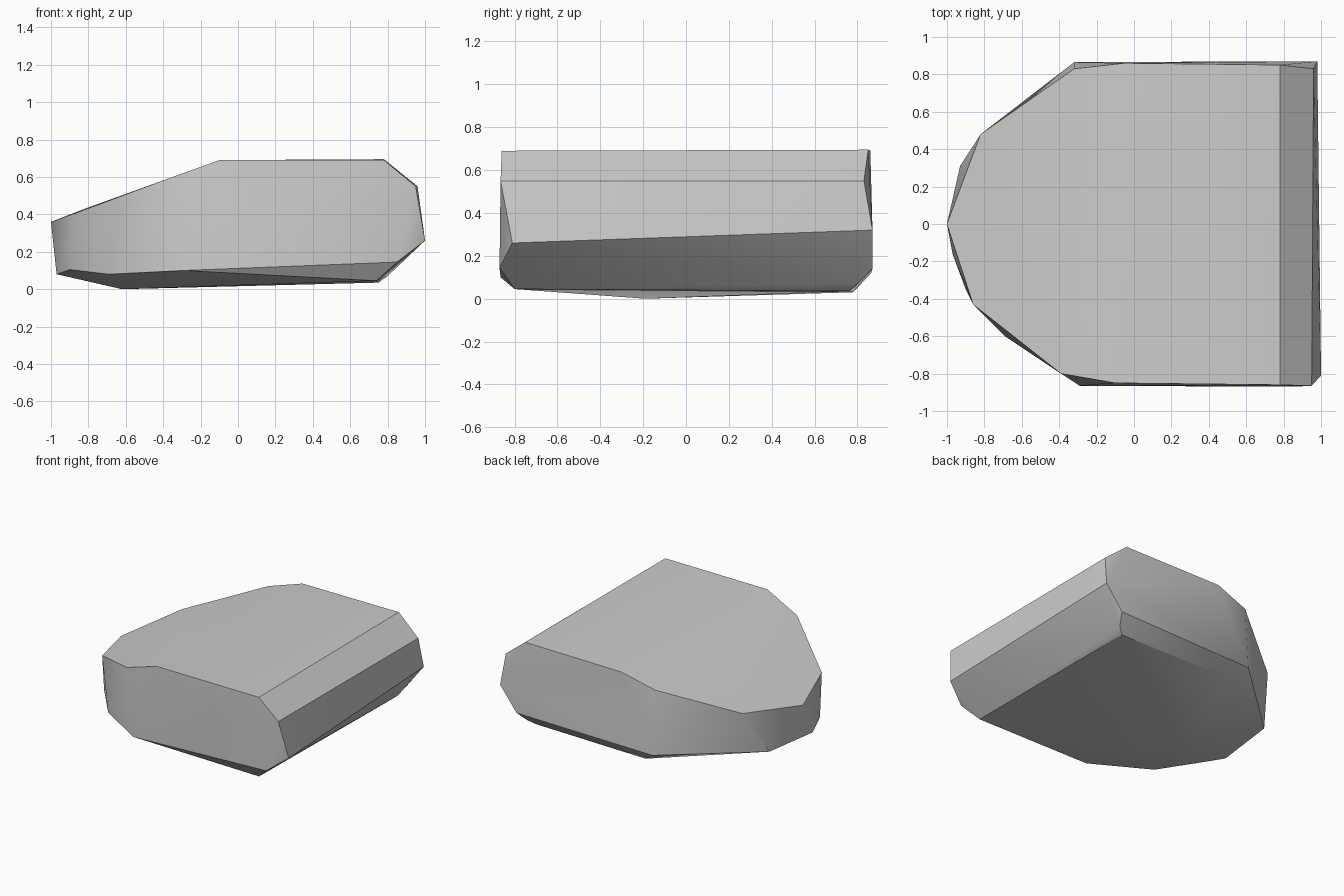
import bpy, bmesh, math

cube = bpy.data.objects.get("Cube")
if cube:
    bpy.data.objects.remove(cube, do_unlink=True)

# Plain grey stone
stone = bpy.data.materials.new("stone grey")
stone.use_nodes = True
colour = (0.6, 0.6, 0.6, 1)
stone.diffuse_color = colour
stone.node_tree.nodes["Principled BSDF"].inputs["Base Color"].default_value = colour

# Outline of the flat top with its sloping nose
top_rim = [(0.78, -0.86, 0.69), (0.78, 0.85, 0.695), (-0.05, 0.86, 0.69), (-0.32, 0.83, 0.61),
           (-0.82, 0.48, 0.43), (-1, 0, 0.36), (-0.86, -0.43, 0.41), (-0.39, -0.8, 0.585),
           (-0.1, -0.85, 0.69)]
# Bevelled blunt end
blunt_end = [(0.95, -0.865, 0.55), (0.96, 0.83, 0.55), (1, -0.81, 0.26), (0.98, 0.87, 0.32)]
# Lower edge of the side walls
lower_rim = [(0.85, -0.87, 0.145), (-0.29, -0.865, 0.1), (-0.69, -0.6, 0.08), (-0.9, -0.35, 0.105),
             (-0.97, -0.16, 0.08), (-0.93, 0.31, 0.1), (-0.32, 0.865, 0.12), (0.84, 0.87, 0.14)]
# Underside
underside = [(0.74, -0.8, 0.045), (0.8, 0.8, 0.07), (0.75, 0.76, 0.035), (-0.2, 0.78, 0.03),
             (-0.62, -0.19, 0)]

# Facets wrapped around the outlines
bm = bmesh.new()
for point in top_rim + blunt_end + lower_rim + underside:
    bm.verts.new(point)
bmesh.ops.convex_hull(bm, input=bm.verts)
bmesh.ops.delete(bm, geom=[v for v in bm.verts if not v.link_faces], context="VERTS")
bmesh.ops.recalc_face_normals(bm, faces=bm.faces)
mesh = bpy.data.meshes.new("boulder")
bm.to_mesh(mesh)
bm.free()
mesh.materials.append(stone)
boulder = bpy.data.objects.new("boulder", mesh)
bpy.context.collection.objects.link(boulder)

# Soft shading inside the broad facets, crisp edges between them
bpy.ops.object.select_all(action="DESELECT")
boulder.select_set(True)
bpy.context.view_layer.objects.active = boulder
bpy.ops.object.shade_smooth_by_angle(angle=math.radians(30))
